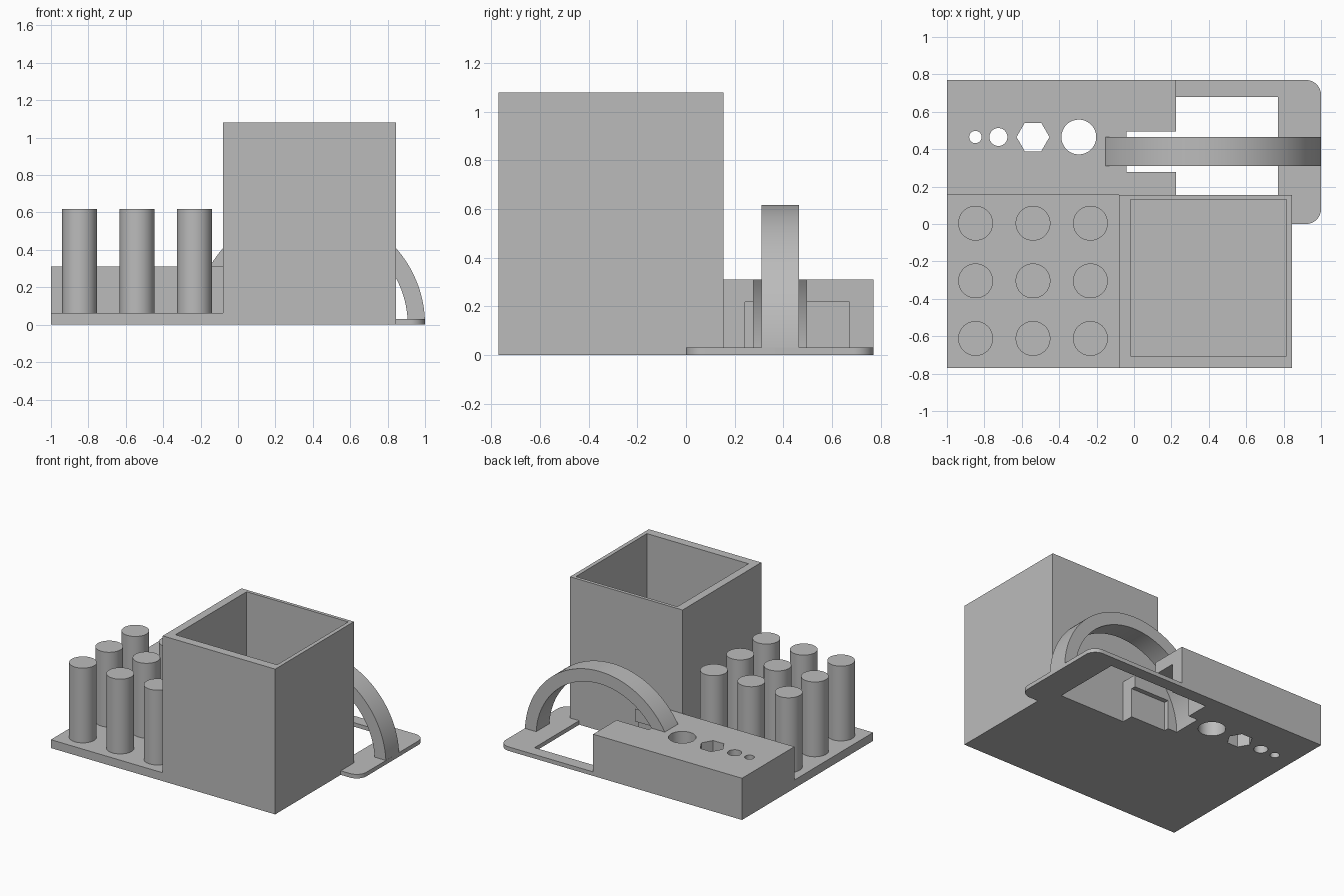
import bpy, bmesh, math
from mathutils import Vector

cube = bpy.data.objects.get("Cube")
if cube:
    bpy.data.objects.remove(cube, do_unlink=True)

GREY = (0.5, 0.5, 0.5, 1.0)
grey = bpy.data.materials.new("plain grey")
grey.use_nodes = True
grey.diffuse_color = GREY
grey.node_tree.nodes["Principled BSDF"].inputs["Base Color"].default_value = GREY


def prism(name, outline, low, high, along="Z"):
    """Extrude a flat outline from low to high along Z, or along Y for an XZ outline."""
    def place(p, h):
        return Vector((p[0], p[1], h)) if along == "Z" else Vector((p[0], h, p[1]))
    bm = bmesh.new()
    face = bm.faces.new([bm.verts.new(place(p, low)) for p in outline])
    grown = bmesh.ops.extrude_face_region(bm, geom=[face])["geom"]
    top = [v for v in grown if isinstance(v, bmesh.types.BMVert)]
    bmesh.ops.translate(bm, verts=top, vec=place((0, 0), high - low))
    bmesh.ops.recalc_face_normals(bm, faces=bm.faces)
    mesh = bpy.data.meshes.new(name)
    bm.to_mesh(mesh)
    bm.free()
    mesh.materials.append(grey)
    obj = bpy.data.objects.new(name, mesh)
    bpy.context.collection.objects.link(obj)
    return obj


def box(name, x, y, z):
    return prism(name, [(x[0], y[0]), (x[1], y[0]), (x[1], y[1]), (x[0], y[1])], *z)


def arc(cx, cy, r, start, end, steps):
    angles = [math.radians(start + (end - start) * i / steps) for i in range(steps + 1)]
    return [(cx + r * math.cos(a), cy + r * math.sin(a)) for a in angles]


def circle(cx, cy, r, sides=64):
    return arc(cx, cy, r, 0, 360, sides)[:-1]


def activate(obj):
    bpy.ops.object.select_all(action="DESELECT")
    obj.select_set(True)
    bpy.context.view_layer.objects.active = obj


def cut(obj, cutters):
    activate(obj)
    for cutter in cutters:
        mod = obj.modifiers.new("cut", "BOOLEAN")
        mod.operation, mod.solver, mod.object = "DIFFERENCE", "EXACT", cutter
        bpy.ops.object.modifier_apply(modifier=mod.name)


# Main divisions
LEFT, FRONT, MID, BACK = -1.0, -0.77, 0.155, 0.77
BIN_X = (-0.08, 0.845)
BLOCK_END, BLOCK_TOP = 0.225, 0.31
ARCH_X, ARCH_OUT, ARCH_IN = 0.3825, 0.6175, 0.525
HOLE_Y = 0.465
parts, cutters = [], []

# Open bin
bin_box = box("storage_bin", BIN_X, (FRONT, MID), (0, 1.08))
bin_void = box("bin_void", (-0.02, 0.815), (-0.705, 0.13), (0.06, 1.3))
cut(bin_box, [bin_void])
cutters.append(bin_void)
parts.append(bin_box)

# Peg tray with a grid of round pegs
parts.append(box("peg_base", (LEFT, BIN_X[0]), (FRONT, MID), (0, 0.062)))
for row in range(3):
    for col in range(3):
        centre = (-0.847 + 0.307 * col, -0.612 + 0.308 * row)
        parts.append(prism(f"peg_{row + 1}_{col + 1}", circle(*centre, 0.093), 0.06, 0.618))

# Tool block with holes, an arch-shaped slot and a recess underneath
block = box("tool_block", (LEFT, BLOCK_END), (MID, BACK), (0, BLOCK_TOP))
holes = [prism("hole_cutter", circle(x, HOLE_Y, r, sides), -0.1, 0.5)
         for x, r, sides in [(-0.295, 0.093, 64), (-0.54, 0.088, 6),
                             (-0.725, 0.048, 48), (-0.848, 0.033, 48)]]
slot = prism("slot_cutter", circle(ARCH_X, 0, ARCH_IN, 128), 0.278, 0.495, "Y")
recess = box("recess_cutter", (-0.066, 0.4), (0.243, 0.672), (-0.1, 0.218))
cut(block, holes + [slot, recess])
cutters += holes + [slot, recess]
parts.append(block)

# Thin loop plate with rounded outer corners
R = 0.08
plate = [(BLOCK_END, BACK), (BLOCK_END, 0.68), (0.77, 0.68), (0.77, MID), (BIN_X[1], MID), (BIN_X[1], 0)]
plate += arc(1 - R, R, R, -90, 0, 12) + arc(1 - R, BACK - R, R, 0, 90, 12)
parts.append(prism("loop_plate", plate, 0, 0.03))

# Half-ring arch
ring = arc(ARCH_X, 0, ARCH_OUT, 0, 180, 64) + arc(ARCH_X, 0, ARCH_IN, 180, 0, 64)
arch = prism("arch", ring, 0.31, 0.465, "Y")
cut(arch, holes[:1])
parts.append(arch)

# Tidy up and shade
for cutter in cutters:
    bpy.data.objects.remove(cutter, do_unlink=True)
for part in parts:
    activate(part)
    bpy.ops.object.shade_smooth_by_angle(angle=math.radians(30))
